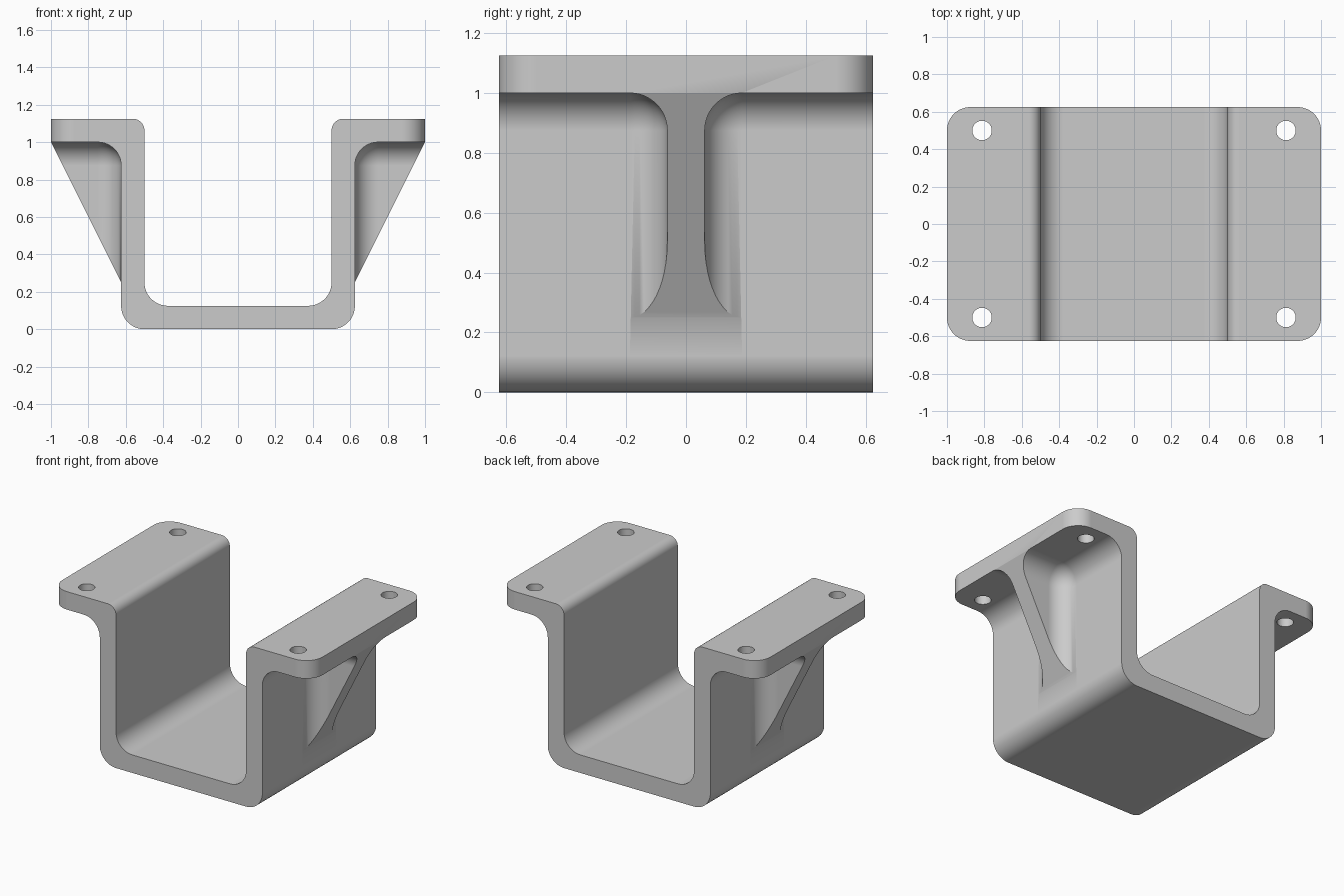
import bpy
import bmesh
import math
from mathutils import Vector, Matrix

if "Cube" in bpy.data.objects:
    bpy.data.objects.remove(bpy.data.objects["Cube"])

WALL = 0.125          # wall thickness and main fillet radius
HALF_DEPTH = 0.625
SLACK = 0.0002        # avoids coincident faces when cutting
SIGNS = (-1, 1)


def rounded(corners, steps=12):
    """Turn (x, y, radius) corners into an outline with arcs."""
    outline = []
    for i, (x, y, r) in enumerate(corners):
        here = Vector((x, y))
        if r == 0:
            outline.append(here)
            continue
        a = (Vector(corners[i - 1][:2]) - here).normalized()
        b = (Vector(corners[(i + 1) % len(corners)][:2]) - here).normalized()
        half = a.angle(b) / 2
        start = here + a * r / math.tan(half)
        centre = here + (a + b).normalized() * r / math.sin(half)
        sweep = (start - centre).angle_signed(here + b * r / math.tan(half) - centre)
        for k in range(steps + 1):
            turn = Matrix.Rotation(-sweep * k / steps, 2)
            outline.append(centre + turn @ (start - centre))
    return outline


def make_object(name, bm):
    bmesh.ops.recalc_face_normals(bm, faces=bm.faces)
    mesh = bpy.data.meshes.new(name)
    bm.to_mesh(mesh)
    bm.free()
    obj = bpy.data.objects.new(name, mesh)
    bpy.context.collection.objects.link(obj)
    return obj


def prism(name, outline, place, sweep):
    """Extrude an outline, mapped into space by place, along sweep."""
    bm = bmesh.new()
    face = bm.faces.new([bm.verts.new(place(p)) for p in outline])
    made = bmesh.ops.extrude_face_region(bm, geom=[face])["geom"]
    verts = [g for g in made if isinstance(g, bmesh.types.BMVert)]
    bmesh.ops.translate(bm, verts=verts, vec=sweep)
    return make_object(name, bm)


def boolean(target, cutter, operation):
    cutter.hide_render = True
    mod = target.modifiers.new(cutter.name, "BOOLEAN")
    mod.operation = operation
    mod.solver = "EXACT"
    mod.object = cutter
    bpy.context.view_layer.objects.active = target
    bpy.ops.object.modifier_apply(modifier=mod.name)
    bpy.data.objects.remove(cutter)


# Channel, flanges and full-depth gusset wedges
right = [
    (0.625, 0, WALL), (0.625, 0.25, 0), (1, 1, 0), (1.1, 1, 0),
    (1.1, 1.125, 0), (0.5, 1.125, 0.0625), (0.5, WALL, WALL),
]
left = [(-x, z, r) for x, z, r in reversed(right)]
bracket = prism("bracket", rounded(right + left),
                lambda p: (p.x, -0.7, p.y), (0, 1.4, 0))

# Plan outline rounds the flange corners
plan = rounded([(x, y * HALF_DEPTH, WALL)
                for x, y in ((-1, -1), (1, -1), (1, 1), (-1, 1))])
plan_cutter = prism("plan_cutter", plan, lambda p: (p.x, p.y, -0.2), (0, 0, 1.6))
boolean(bracket, plan_cutter, "INTERSECT")

# Rounded pockets on both sides of each rib leave the filleted gussets
bm = bmesh.new()
low = Vector((0.625 - SLACK, 0.0625, -0.5))
high = Vector((1.5, 1.0, 1 + SLACK))
for sx in SIGNS:
    for sy in SIGNS:
        middle = (low + high) / 2 * 1.0
        middle.x *= sx
        middle.y *= sy
        matrix = Matrix.Translation(middle) @ Matrix.Diagonal((*(high - low), 1))
        bmesh.ops.create_cube(bm, size=1, matrix=matrix)
bmesh.ops.bevel(bm, geom=bm.edges[:], offset=WALL, offset_type="OFFSET",
                segments=12, profile=0.5, affect="EDGES")
boolean(bracket, make_object("pocket_cutter", bm), "DIFFERENCE")

# Bolt holes
bm = bmesh.new()
for sx in SIGNS:
    for sy in SIGNS:
        bmesh.ops.create_cone(bm, cap_ends=True, segments=40, radius1=0.052,
                              radius2=0.052, depth=0.5,
                              matrix=Matrix.Translation((sx * 0.8125, sy * 0.5, 1.06)))
boolean(bracket, make_object("hole_cutter", bm), "DIFFERENCE")

# Grey metal
grey = bpy.data.materials.new("grey_metal")
grey.use_nodes = True
colour = (0.6, 0.6, 0.6, 1)
grey.diffuse_color = colour
grey.node_tree.nodes["Principled BSDF"].inputs["Base Color"].default_value = colour
bracket.data.materials.clear()
bracket.data.materials.append(grey)

# Smooth fillets with crisp edges and flat walls
for obj in bpy.context.selected_objects:
    obj.select_set(False)
bracket.select_set(True)
bpy.context.view_layer.objects.active = bracket
bpy.ops.object.shade_smooth_by_angle(angle=math.radians(30))
normals = bracket.modifiers.new("flat_walls", "WEIGHTED_NORMAL")
normals.keep_sharp = True
